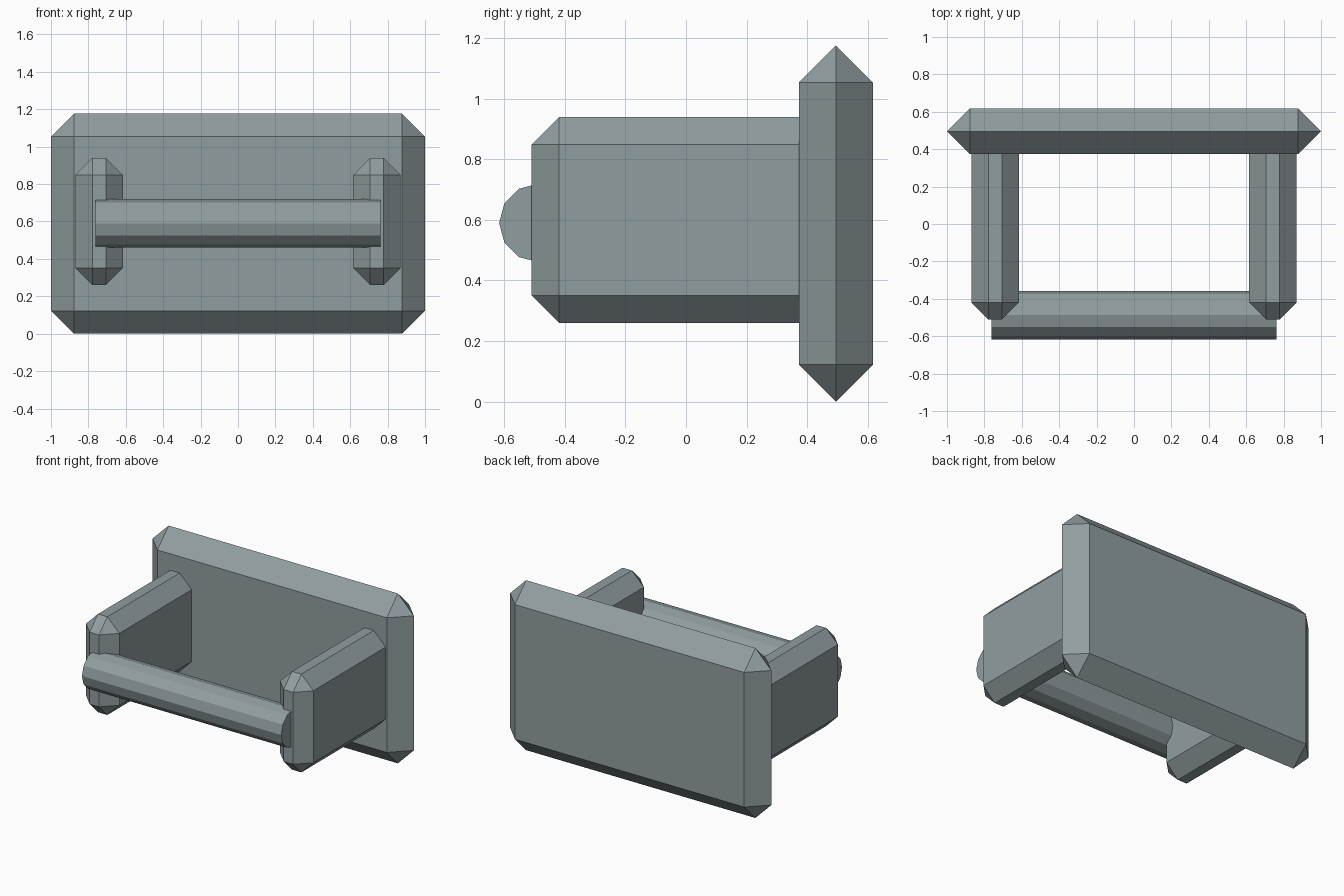
import bpy
import bmesh
import math
from itertools import product
from mathutils import Matrix, Vector

if "Cube" in bpy.data.objects:
    bpy.data.objects.remove(bpy.data.objects["Cube"])

# Single painted metal colour
metal = bpy.data.materials.new("blue_grey_metal")
colour = (0.28, 0.34, 0.35, 1)
metal.diffuse_color = colour
metal.use_nodes = True
metal.node_tree.nodes["Principled BSDF"].inputs["Base Color"].default_value = colour


def finish(name, bm):
    bmesh.ops.recalc_face_normals(bm, faces=bm.faces)
    mesh = bpy.data.meshes.new(name)
    bm.to_mesh(mesh)
    bm.free()
    mesh.materials.append(metal)
    obj = bpy.data.objects.new(name, mesh)
    bpy.context.collection.objects.link(obj)
    return obj


def chamfered_box(name, centre, half, chamfer):
    """Box with every edge cut at 45 degrees and triangular corners."""
    bm = bmesh.new()
    for signs in product((-1, 1), repeat=3):
        for axis in range(3):
            bm.verts.new([c + s * (h if i == axis else h - chamfer)
                          for i, (c, s, h) in enumerate(zip(centre, signs, half))])
    bmesh.ops.remove_doubles(bm, verts=bm.verts, dist=0.0005)
    hull = bmesh.ops.convex_hull(bm, input=bm.verts)
    bmesh.ops.dissolve_limit(bm, angle_limit=math.radians(1),
                             verts=bm.verts, edges=bm.edges)
    return finish(name, bm)


# Wall plate, chamfered until its rim comes to a ridge
chamfered_box("back_plate", (0, 0.495, 0.588), (1, 0.122, 0.588), 0.122)

# Side arms, with their back ends sunk into the plate
for side, sign in (("left", 1), ("right", -1)):
    chamfered_box(side + "_arm", (sign * 0.743, -0.008, 0.6),
                  (0.127, 0.502, 0.34), 0.091)

# Twelve-sided cross bar through the front of the arms
bm = bmesh.new()
bmesh.ops.create_cone(bm, cap_ends=True, segments=12, radius1=0.13, radius2=0.13,
                      depth=1.526)
bmesh.ops.rotate(bm, verts=bm.verts, cent=(0, 0, 0),
                 matrix=Matrix.Rotation(math.pi / 2, 3, "Y"))
bmesh.ops.translate(bm, verts=bm.verts, vec=Vector((0, -0.487, 0.59)))
finish("cross_bar", bm)
